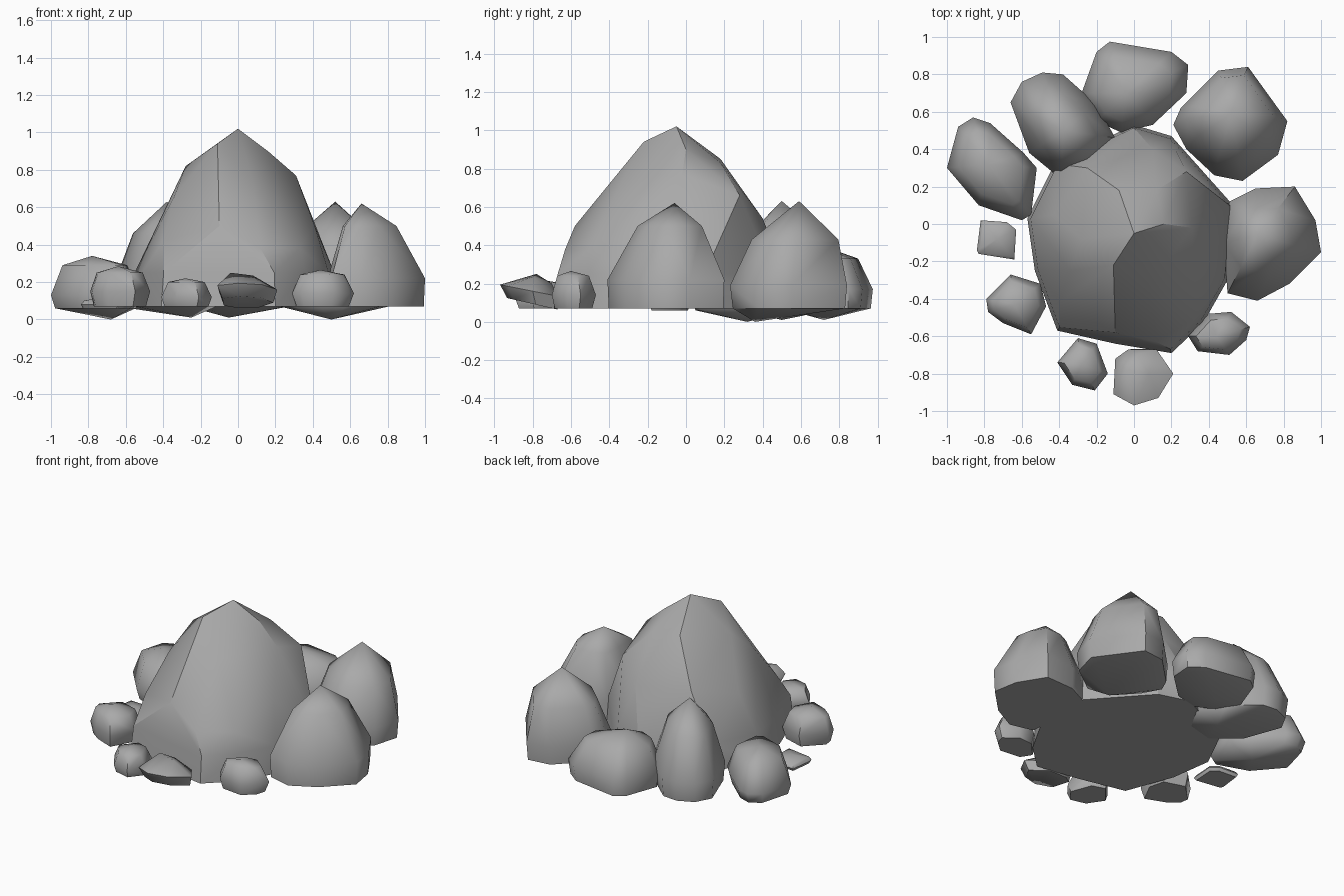
import bpy, bmesh, math

stone = bpy.data.materials.new("grey stone")
stone.diffuse_color = (0.4, 0.4, 0.4, 1)


def hull(name, points, angle=55):
    """Chiselled stone: convex hull of a few points, soft facets with sharp ridges."""
    bm = bmesh.new()
    for p in points:
        bm.verts.new(p)
    res = bmesh.ops.convex_hull(bm, input=bm.verts[:])
    junk = {g for g in res["geom_interior"] + res["geom_unused"]
            if isinstance(g, bmesh.types.BMVert)}
    bmesh.ops.delete(bm, geom=list(junk), context="VERTS")
    bmesh.ops.recalc_face_normals(bm, faces=bm.faces[:])
    me = bpy.data.meshes.new(name)
    bm.to_mesh(me)
    bm.free()
    me.materials.append(stone)
    ob = bpy.data.objects.new(name, me)
    bpy.context.collection.objects.link(ob)
    bpy.ops.object.select_all(action="DESELECT")
    ob.select_set(True)
    bpy.context.view_layer.objects.active = ob
    bpy.ops.object.shade_smooth_by_angle(angle=math.radians(angle))


def rock(name, outline, rings, peak, low=None):
    """Footprint repeated at several heights (z, scale, y shift) about the peak."""
    px, py, _ = peak
    pts = [(px + (x - px) * s, py + (y - py) * s + dy, z)
           for z, s, dy in rings for x, y in outline]
    hull(name, pts + [peak] + ([low] if low else []))


# Large central peak
foot = [(-.57, .03), (-.42, .33), (0, .53), (.2, .47), (.53, .1), (.5, -.3),
        (.37, -.53), (.2, -.69), (-.1, -.64), (-.41, -.57), (-.53, -.25)]
upper = [(0, -.05, 1.02), (-.11, -.22, .94), (-.28, -.08, .82), (.16, 0, .9),
         (.31, -.02, .77), (.08, -.33, .74), (-.08, .18, .85), (.12, .18, .83),
         (-.1, -.58, .5), (.33, -.5, .38), (.12, -.63, .38), (-.34, -.25, .66),
         (-.4, -.42, .42), (-.43, .05, .5), (-.25, .3, .56), (.1, .4, .54),
         (.28, .28, .66), (.41, -.2, .5)]
hull("central_peak", [(x, y, .07) for x, y in foot]
     + [(x * .97, y * .97, .25) for x, y in foot] + upper, 30)

# Tall side boulders
rock("right_boulder",
     [(.51, .12), (.65, .19), (.86, .2), (.97, .02), (1, -.15), (.83, -.32),
      (.66, -.41), (.5, -.37), (.48, -.1)],
     [(.07, .98, 0), (.22, 1, 0), (.5, .55, 0)], (.66, -.06, .62))
rock("back_right_boulder",
     [(.21, .53), (.25, .62), (.45, .82), (.61, .84), (.82, .55), (.77, .37),
      (.58, .23), (.43, .26), (.28, .4)],
     [(.07, .96, 0), (.19, 1, 0), (.43, .74, .02)], (.52, .59, .63), (.5, .36, 0))
rock("back_left_boulder",
     [(-.66, .65), (-.6, .76), (-.49, .81), (-.38, .8), (-.2, .64), (-.1, .46),
      (-.2, .29), (-.39, .24), (-.56, .38)],
     [(.07, .95, 0), (.2, 1, 0), (.46, .65, 0)], (-.38, .5, .63), (-.25, .5, .01))

# Low broad boulders
rock("back_boulder",
     [(-.28, .7), (-.2, .92), (-.13, .975), (0, .95), (.2, .92), (.29, .85),
      (.28, .7), (.1, .53), (-.07, .49), (-.2, .55)],
     [(.07, .96, 0), (.17, 1, 0), (.33, .72, 0)], (-.04, .7, .4), (-.05, .72, .01))
rock("left_boulder",
     [(-1, .3), (-.94, .52), (-.86, .57), (-.77, .54), (-.59, .38), (-.52, .3),
      (-.55, .05), (-.6, .02), (-.83, .1)],
     [(.06, .9, 0), (.13, 1, 0), (.29, .72, 0)], (-.78, .32, .34), (-.68, .32, 0))

# Pebbles around the front
rock("left_slab", [(-.84, -.14), (-.82, .02), (-.68, .01), (-.63, -.03),
                   (-.64, -.19), (-.74, -.17), (-.83, -.16)],
     [(.06, .9, 0), (.08, 1, 0), (.1, .85, 0)], (-.73, -.08, .12))
rock("front_left_pebble",
     [(-.79, -.4), (-.66, -.27), (-.5, -.32), (-.47, -.44), (-.55, -.59),
      (-.7, -.53), (-.78, -.47)],
     [(.07, .87, 0), (.15, 1, 0), (.25, .77, 0)], (-.64, -.43, .285))
rock("front_pebble_left",
     [(-.41, -.74), (-.3, -.61), (-.2, -.64), (-.14, -.8), (-.21, -.89),
      (-.33, -.86)],
     [(.07, .87, 0), (.12, 1, 0), (.2, .72, 0)], (-.28, -.75, .22))
rock("front_pebble_right",
     [(.29, -.6), (.4, -.48), (.52, -.47), (.62, -.55), (.6, -.62), (.51, -.7),
      (.34, -.68)],
     [(.07, .85, 0), (.14, 1, 0), (.24, .72, 0)], (.44, -.6, .265))
# Tilted stone whose front face overhangs
tilt = [(-.1, -.72), (-.03, -.67), (.12, -.67), (.21, -.8), (.13, -.93),
        (0, -.97), (-.11, -.91)]
hull("front_tilted_pebble",
     [(x, y, .16 - (y + .8) * .2) for x, y in tilt]
     + [(x * .85 + .01, y * .88 - .08, .09 - (y + .8) * .2) for x, y in tilt]
     + [(-.04, -.78, .25), (.08, -.8, .235), (.02, -.7, .2)])
